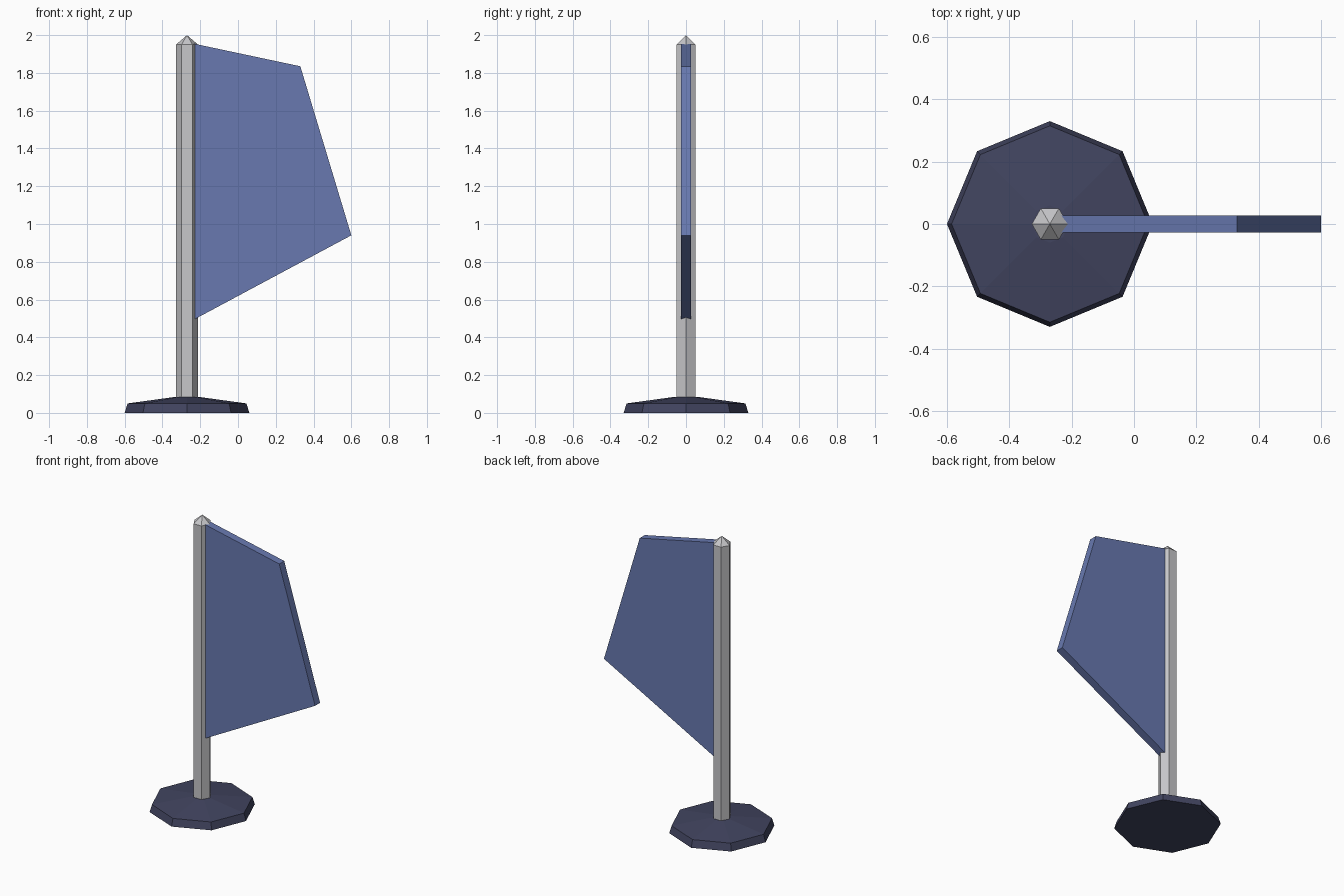
import bpy
import bmesh
from math import cos, sin, tau

cube = bpy.data.objects.get("Cube")
if cube:
    bpy.data.objects.remove(cube, do_unlink=True)

MAST_X = -0.27


def make_material(name, color):
    mat = bpy.data.materials.new(name)
    mat.use_nodes = True
    mat.diffuse_color = (*color, 1)
    bsdf = mat.node_tree.nodes["Principled BSDF"]
    bsdf.inputs["Base Color"].default_value = (*color, 1)
    bsdf.inputs["Roughness"].default_value = 0.8
    return mat


def finish(name, bm, mat):
    bmesh.ops.recalc_face_normals(bm, faces=bm.faces)
    mesh = bpy.data.meshes.new(name)
    bm.to_mesh(mesh)
    bm.free()
    mesh.materials.append(mat)
    obj = bpy.data.objects.new(name, mesh)
    bpy.context.collection.objects.link(obj)
    return obj


def faceted_solid(name, sides, profile, mat, apex=None):
    """Stack rings of (radius, height), closed by a cap or a pointed tip."""
    bm = bmesh.new()
    rings = [[bm.verts.new((r * cos(tau * i / sides), r * sin(tau * i / sides), z))
              for i in range(sides)] for r, z in profile]
    for low, high in zip(rings, rings[1:]):
        for i in range(sides):
            j = (i + 1) % sides
            bm.faces.new((low[i], low[j], high[j], high[i]))
    bm.faces.new(rings[0])
    if apex is None:
        bm.faces.new(rings[-1])
    else:
        tip = bm.verts.new((0, 0, apex))
        for i in range(sides):
            bm.faces.new((rings[-1][i], rings[-1][(i + 1) % sides], tip))
    obj = finish(name, bm, mat)
    obj.location.x = MAST_X
    return obj


def extruded_panel(name, outline, half_depth, mat):
    """Extrude an x-z outline along y, centred."""
    bm = bmesh.new()
    face = bm.faces.new([bm.verts.new((x, -half_depth, z)) for x, z in outline])
    new = bmesh.ops.extrude_face_region(bm, geom=[face])["geom"]
    verts = [v for v in new if isinstance(v, bmesh.types.BMVert)]
    bmesh.ops.translate(bm, verts=verts, vec=(0, 2 * half_depth, 0))
    return finish(name, bm, mat)


navy = make_material("dark navy", (0.053, 0.058, 0.115))
grey = make_material("light grey", (0.57, 0.57, 0.59))
blue = make_material("cloth blue", (0.138, 0.191, 0.435))

# Octagonal foot with a shallow sloping top
faceted_solid("base", 8, [(0.33, 0), (0.315, 0.05), (0.06, 0.085)], navy)

# Hexagonal mast with a pointed tip
faceted_solid("mast", 6, [(0.058, 0.06), (0.058, 1.95)], grey, apex=2.0)

# Thick four-sided sail, its inner edge set into the mast
extruded_panel("sail", [(-0.235, 0.493), (0.6, 0.94), (0.33, 1.835), (-0.235, 1.955)],
               0.027, blue)
